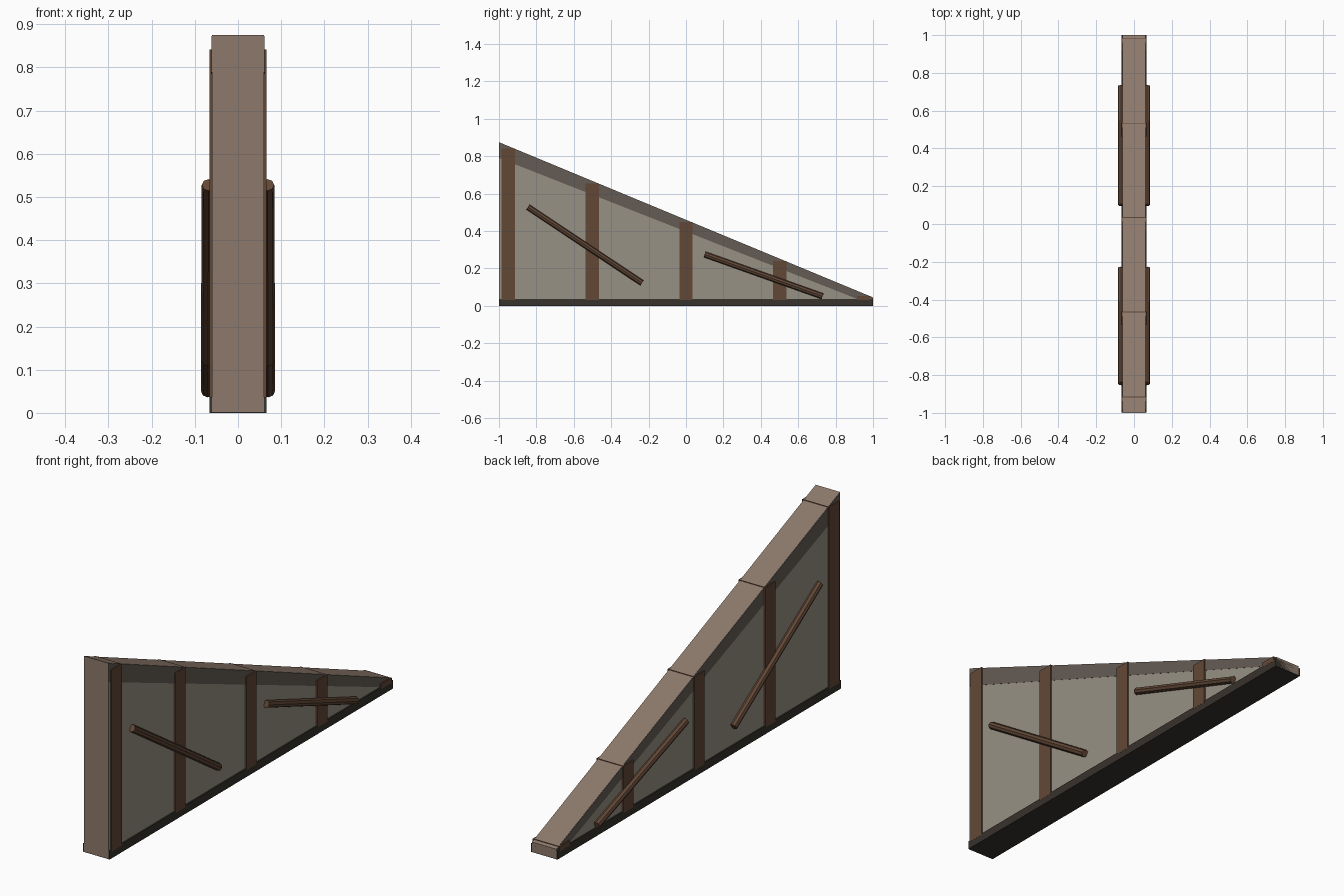
import bpy, bmesh
from mathutils import Vector

if "Cube" in bpy.data.objects:
    bpy.data.objects.remove(bpy.data.objects["Cube"])


def material(name, rgb):
    m = bpy.data.materials.new(name)
    m.diffuse_color = (*[(c / 255) ** 2.2 for c in rgb], 1)
    m.use_nodes = True
    m.node_tree.nodes["Principled BSDF"].inputs["Base Color"].default_value = m.diffuse_color
    return m


ROOF = material("weathered_wood", (139, 120, 106))
PANEL = material("grey_plaster", (150, 144, 131))
TRIM = material("dark_trim", (101, 92, 85))
BASE = material("dark_base", (58, 53, 48))
POST = material("brown_wood", (98, 73, 57))


def top_z(y):
    return 0.875 + (y + 1) * (0.045 - 0.875) / 2


def prism(name, profile, x0, x1, mats):
    """Extrude a (y, z) profile along x; sides use the first material."""
    bm = bmesh.new()
    a = [bm.verts.new((x0, y, z)) for y, z in profile]
    b = [bm.verts.new((x1, y, z)) for y, z in profile]
    bm.faces.new(a)
    bm.faces.new(b[::-1])
    n = len(a)
    for i in range(n):
        j = (i + 1) % n
        bm.faces.new((a[i], a[j], b[j], b[i])).material_index = len(mats) - 1
    bmesh.ops.recalc_face_normals(bm, faces=bm.faces[:])
    me = bpy.data.meshes.new(name)
    bm.to_mesh(me)
    bm.free()
    for m in mats:
        me.materials.append(m)
    ob = bpy.data.objects.new(name, me)
    bpy.context.collection.objects.link(ob)
    return ob


def box(name, y0, y1, z0, z1, half, mat):
    return prism(name, [(y0, z0), (y1, z0), (y1, z1), (y0, z1)], -half, half, [mat])


# Solid wedge wall: grey sides, wooden top and ends
prism("wedge_wall", [(-1, 0.002), (1, 0.002), (1, 0.045), (-1, 0.875)],
      -0.06, 0.06, [PANEL, ROOF])

# Bottom beam, just behind the front face
box("base_beam", -0.999, 1, 0, 0.037, 0.066, BASE)

# Dark trim under the sloping edge, on both sides
for s, side in ((-1, "left"), (1, "right")):
    prism("slope_trim_" + side,
          [(-0.999, 0.79), (0.915, 0.037), (0.999, 0.037), (0.999, 0.044), (-0.999, 0.873)],
          s * 0.055, s * 0.061, [TRIM])

# Upright posts with flat tops, showing on both sides
for i, y in enumerate((-0.95, -0.5, 0, 0.5, 0.95)):
    box(f"post_{i + 1}", y - 0.036, y + 0.036, 0.03, top_z(y) - 0.013, 0.0665, POST)

# Slanted round braces on both sides
for s, side in ((-1, "left"), (1, "right")):
    for i, (p, q) in enumerate((((-0.845, 0.528), (-0.235, 0.122)),
                                ((0.1, 0.275), (0.73, 0.051)))):
        a = Vector((s * 0.068, *p))
        b = Vector((s * 0.07, *q))
        d = b - a
        bpy.ops.mesh.primitive_cylinder_add(vertices=8, radius=0.016, depth=d.length,
                                            location=(a + b) / 2)
        ob = bpy.context.object
        ob.name = f"brace_{side}_{i + 1}"
        ob.rotation_euler = d.to_track_quat('Z', 'Y').to_euler()
        ob.data.materials.append(POST)
